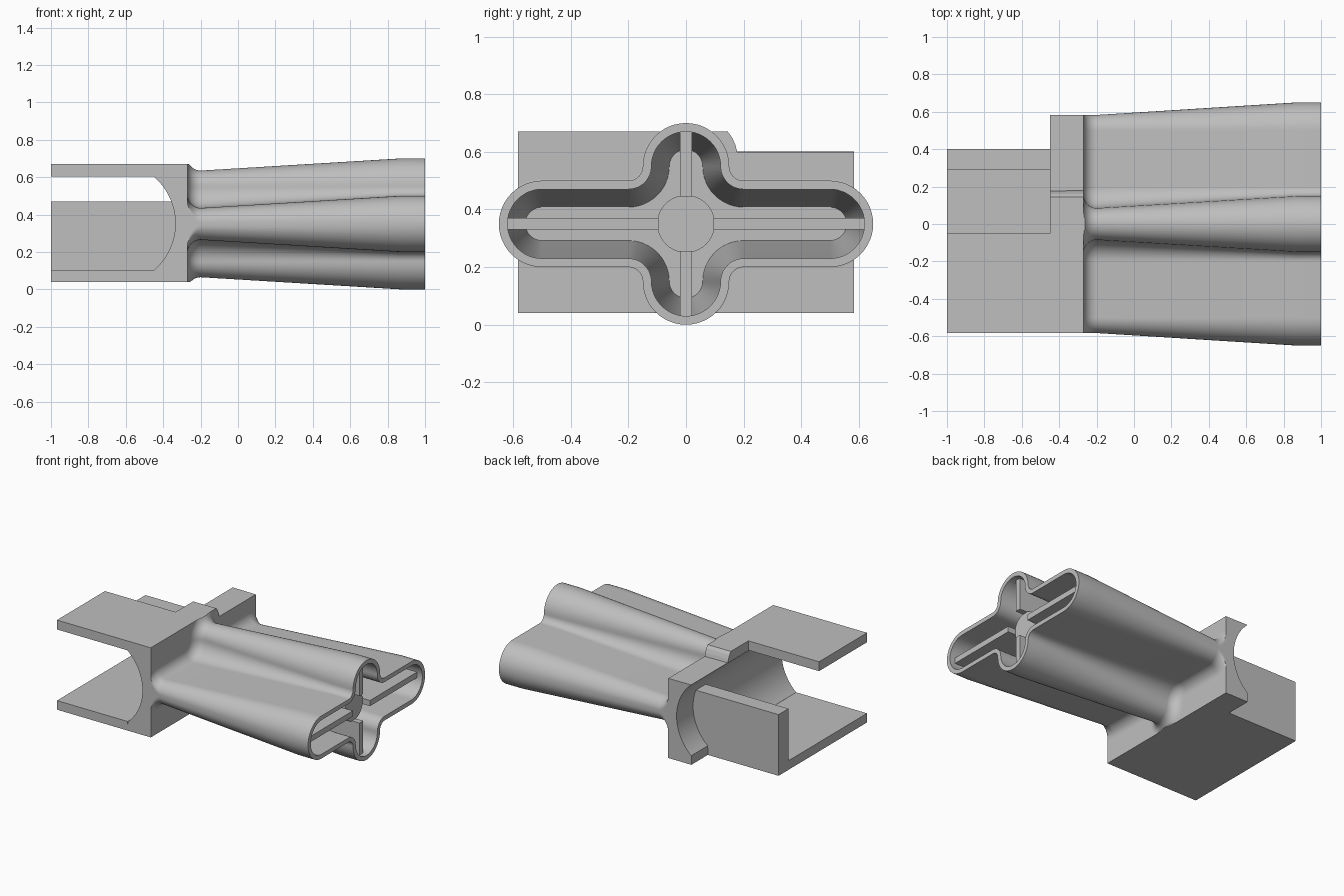
import bpy, bmesh, math

if "Cube" in bpy.data.objects:
    bpy.data.objects.remove(bpy.data.objects["Cube"])

CZ = 0.35          # height of the handle axis
HALF = 0.583       # half width of the bracket
Z0, Z1 = 0.04, 0.67

gray = bpy.data.materials.new("plain gray")
gray.diffuse_color = (0.52, 0.52, 0.52, 1)
gray.use_nodes = True
gray.node_tree.nodes["Principled BSDF"].inputs["Base Color"].default_value = gray.diffuse_color


def loft(name, rings, smooth=False):
    """Skin a list of equal rings and cap both ends."""
    bm = bmesh.new()
    vs = [[bm.verts.new(p) for p in r] for r in rings]
    n = len(rings[0])
    for a, b in zip(vs, vs[1:]):
        for i in range(n):
            j = (i + 1) % n
            bm.faces.new((a[i], a[j], b[j], b[i]))
    bm.faces.new(vs[0])
    bm.faces.new(vs[-1])
    bmesh.ops.remove_doubles(bm, verts=bm.verts, dist=1e-5)
    bmesh.ops.recalc_face_normals(bm, faces=bm.faces)
    me = bpy.data.meshes.new(name)
    bm.to_mesh(me)
    bm.free()
    me.materials.append(gray)
    ob = bpy.data.objects.new(name, me)
    bpy.context.collection.objects.link(ob)
    if smooth:
        bpy.ops.object.select_all(action='DESELECT')
        ob.select_set(True)
        bpy.context.view_layer.objects.active = ob
        bpy.ops.object.shade_smooth_by_angle(angle=math.radians(30))
    return ob


def box(name, x0, x1, y0, y1, z0, z1):
    return loft(name, [[(x, y0, z0), (x, y1, z0), (x, y1, z1), (x, y0, z1)]
                       for x in (x0, x1)])


def arc(cx, cy, r, a0, a1, n=12):
    return [(cx + r * math.cos(math.radians(a0 + (a1 - a0) * i / n)),
             cy + r * math.sin(math.radians(a0 + (a1 - a0) * i / n)))
            for i in range(n + 1)]


def cross_outline(d):
    """Rounded cross in y, z, shrunk inwards by d."""
    q = (arc(0.5, 0, 0.15 - d, 0, 90) + arc(0.2, 0.2, 0.05 + d, 270, 180)
         + arc(0, 0.2, 0.15 - d, 0, 90))
    half = q + [(-y, z) for y, z in reversed(q[:-1])]
    return half + [(-y, -z) for y, z in half[1:-1]]


def ring(x, d, clip=False):
    pts = [(y, z + CZ) for y, z in cross_outline(d)]
    if clip:
        pts = [(max(-HALF, min(HALF, y)), max(Z0, min(Z1, z))) for y, z in pts]
    return [(x, y, z) for y, z in pts]


# Handle shell: flared root, taper, straight mouth, then back down the cavity
rings = [ring(x, d, True) for x, d in
         [(-0.20 - 0.07 * math.cos(t), -0.005 + 0.07 * math.sin(t))
          for t in [math.pi / 2 * i / 10 for i in range(11)]]]
rings += [ring(x, d) for x, d in
          [(0.87, 0), (1, 0), (1, 0.03), (0.87, 0.03), (-0.15, 0.092)]]
loft("handle_shell", rings, True)

# Four stiffening ribs inside the handle, recessed from the mouth
for name, reach, upright in (("side_rib", 0.65, False), ("upright_rib", 0.35, True)):
    for s in (-1, 1):
        rows = []
        for x, outer in ((-0.16, reach - 0.077), (0.87, reach - 0.015),
                         (0.96, reach - 0.015)):
            quad = [(0.095, -0.02), (outer, -0.02), (outer, 0.02), (0.095, 0.02)]
            rows.append([(x, t, CZ + s * r) if upright else (x, s * r, CZ + t)
                         for r, t in quad])
        loft(name, rows)

# Central hub
circle = arc(0, CZ, 0.1, 0, 360, 40)[:-1]
loft("hub", [[(x, y, z) for y, z in circle] for x in (-0.16, 0.90)], True)

# Bracket body with a concave inner face
bow = arc(-0.664, 0.3525, 0.329, -49.2, 49.2, 24)
profile = [(-0.27, 0.60), (-0.27, Z0), (-0.45, Z0)] + bow
loft("bracket_body", [[(x, y, z) for x, z in profile] for y in (-HALF, HALF)], True)

# Raised top of the bracket, ending in a small rounded step
step = [(-HALF, 0.60), (0.178, 0.60), (0.171, 0.625), (0.16, 0.65),
        (0.145, Z1), (-HALF, Z1)]
loft("bracket_top", [[(x, y, z) for y, z in step] for x in (-0.45, -0.27)])

# Jaw plates and side wall
box("upper_plate", -1, -0.45, -HALF, -0.05, 0.604, Z1)
box("lower_plate", -1, -0.45, -HALF, 0.40, Z0, 0.104)
box("side_wall", -1, -0.32, 0.29, 0.40, Z0, 0.47)
